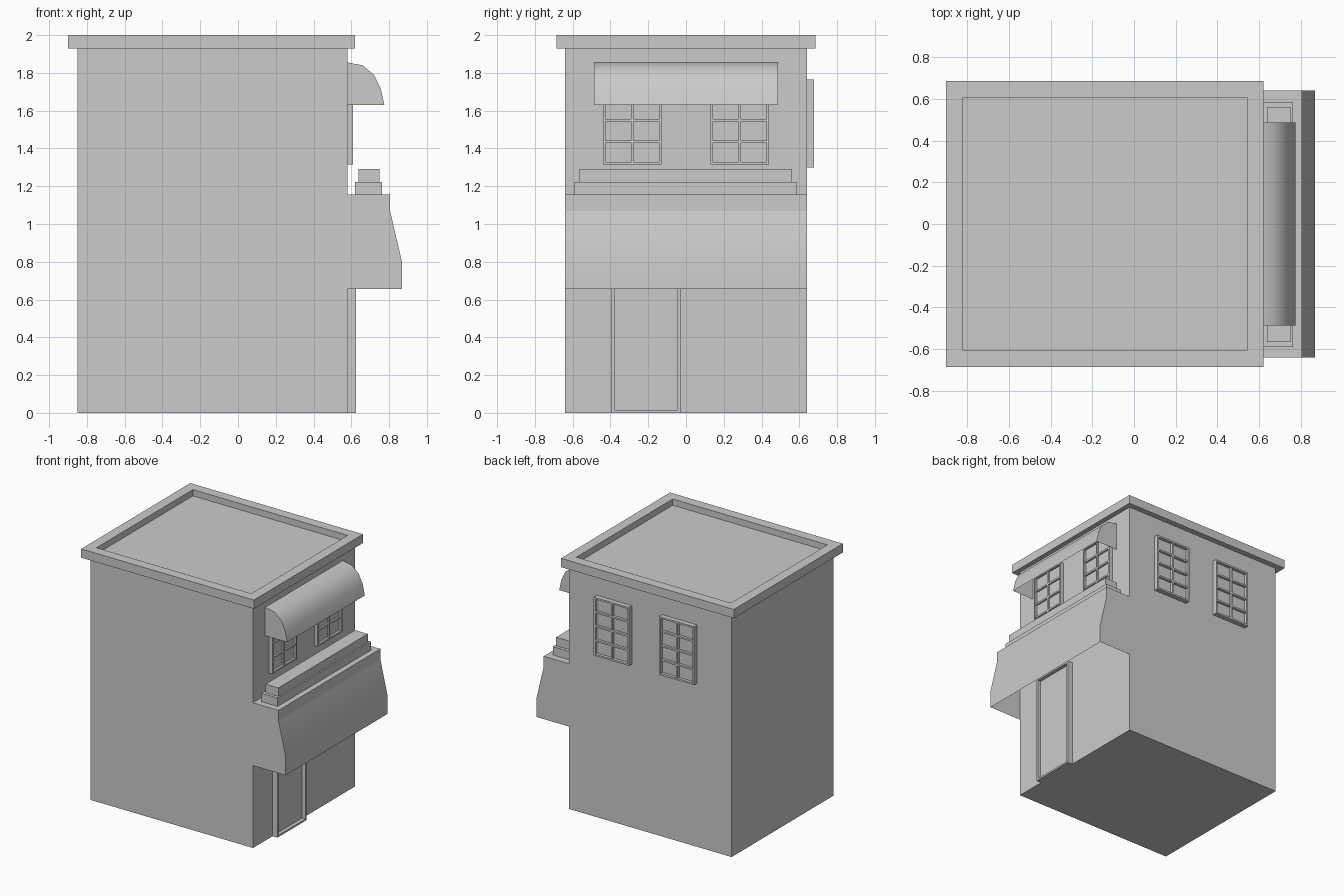
import bpy, bmesh
from math import radians

if "Cube" in bpy.data.objects:
    bpy.data.objects.remove(bpy.data.objects["Cube"])


def finish(bm, name, smooth=None):
    mesh = bpy.data.meshes.new(name)
    bm.to_mesh(mesh)
    bm.free()
    ob = bpy.data.objects.new(name, mesh)
    bpy.context.collection.objects.link(ob)
    if smooth:
        bpy.ops.object.select_all(action='DESELECT')
        ob.select_set(True)
        bpy.context.view_layer.objects.active = ob
        bpy.ops.object.shade_smooth_by_angle(angle=radians(smooth))
    return ob


def add_box(bm, x0, x1, y0, y1, z0, z1):
    verts = bmesh.ops.create_cube(bm, size=1)['verts']
    for v in verts:
        v.co.x = x1 if v.co.x > 0 else x0
        v.co.y = y1 if v.co.y > 0 else y0
        v.co.z = z1 if v.co.z > 0 else z0
    return verts


def box(name, *dims):
    bm = bmesh.new()
    add_box(bm, *dims)
    return finish(bm, name)


def canopy(name, profile, half_width, smooth):
    """XZ profile swept along y, with back and underside left open."""
    bm = bmesh.new()
    face = bm.faces.new([bm.verts.new((x, -half_width, z)) for x, z in profile])
    ext = bmesh.ops.extrude_face_region(bm, geom=[face], use_keep_orig=True)['geom']
    for v in ext:
        if isinstance(v, bmesh.types.BMVert):
            v.co.y = half_width
    bmesh.ops.recalc_face_normals(bm, faces=bm.faces)
    bm.normal_update()
    hidden = [f for f in bm.faces if f.normal.z < -0.9 or f.normal.x < -0.9]
    bmesh.ops.delete(bm, geom=hidden, context='FACES')
    return finish(bm, name, smooth)


def framed(name, w, h, depth, bar, cols, rows, pane_depth):
    """Frame with dividing bars over a recessed pane; local +y faces outward."""
    bm = bmesh.new()
    add_box(bm, -w / 2 + bar / 2, w / 2 - bar / 2, 0, pane_depth, bar / 2, h - bar / 2)
    for i in range(cols + 1):
        x = -w / 2 + (w - bar) * i / cols
        d = depth if i in (0, cols) else depth - 0.004
        add_box(bm, x, x + bar, 0, d, 0, h)
    for j in range(rows + 1):
        z = (h - bar) * j / rows
        d = depth if j in (0, rows) else depth - 0.004
        add_box(bm, -w / 2 + bar, w / 2 - bar, 0, d, z, z + bar)
    return finish(bm, name)


# main building block
box("building_body", -0.85, 0.58, -0.64, 0.64, 0, 1.94)

# roof slab with recessed top
bm = bmesh.new()
add_box(bm, -0.90, 0.62, -0.685, 0.685, 1.93, 2.0)
bm.normal_update()
top = max(bm.faces, key=lambda f: f.calc_center_median().z)
bmesh.ops.inset_region(bm, faces=[top], thickness=0.112)
floor = bmesh.ops.extrude_face_region(bm, geom=[top])['geom']
for v in floor:
    if isinstance(v, bmesh.types.BMVert):
        v.co.z -= 0.05
if top.is_valid:
    bmesh.ops.delete(bm, geom=[top], context='FACES_ONLY')
finish(bm, "roof")

# curved awning over the upper windows
canopy("window_awning", [(0.58, 1.63), (0.775, 1.63), (0.755, 1.72), (0.72, 1.79),
                         (0.66, 1.84), (0.58, 1.855)], 0.487, 40)

# sloped shop fascia with ledge and stepped planters
canopy("shop_fascia", [(0.58, 0.655), (0.868, 0.655), (0.868, 0.80),
                       (0.805, 1.07), (0.58, 1.07)], 0.64, 30)
box("fascia_ledge", 0.58, 0.805, -0.64, 0.64, 1.07, 1.155)
box("lower_step", 0.62, 0.762, -0.59, 0.585, 1.155, 1.222)
box("upper_step", 0.638, 0.75, -0.565, 0.56, 1.222, 1.29)

# windows on the shop face (+x) and the back face (+y)
for i, s in enumerate((-1, 1)):
    win = framed("shop_window_%d" % (i + 1), 0.31, 0.47, 0.03, 0.014, 2, 4, 0.012)
    win.location = (0.58, s * 0.285, 1.315)
    win.rotation_euler.z = radians(-90)
    win = framed("back_window_%d" % (i + 1), 0.31, 0.465, 0.038, 0.014, 2, 4, 0.014)
    win.location = (-0.105 + s * 0.287, 0.64, 1.30)

# door under the fascia
door = framed("door", 0.365, 0.88, 0.044, 0.015, 1, 1, 0.016)
door.location = (0.58, -0.212, 0)
door.rotation_euler.z = radians(-90)
